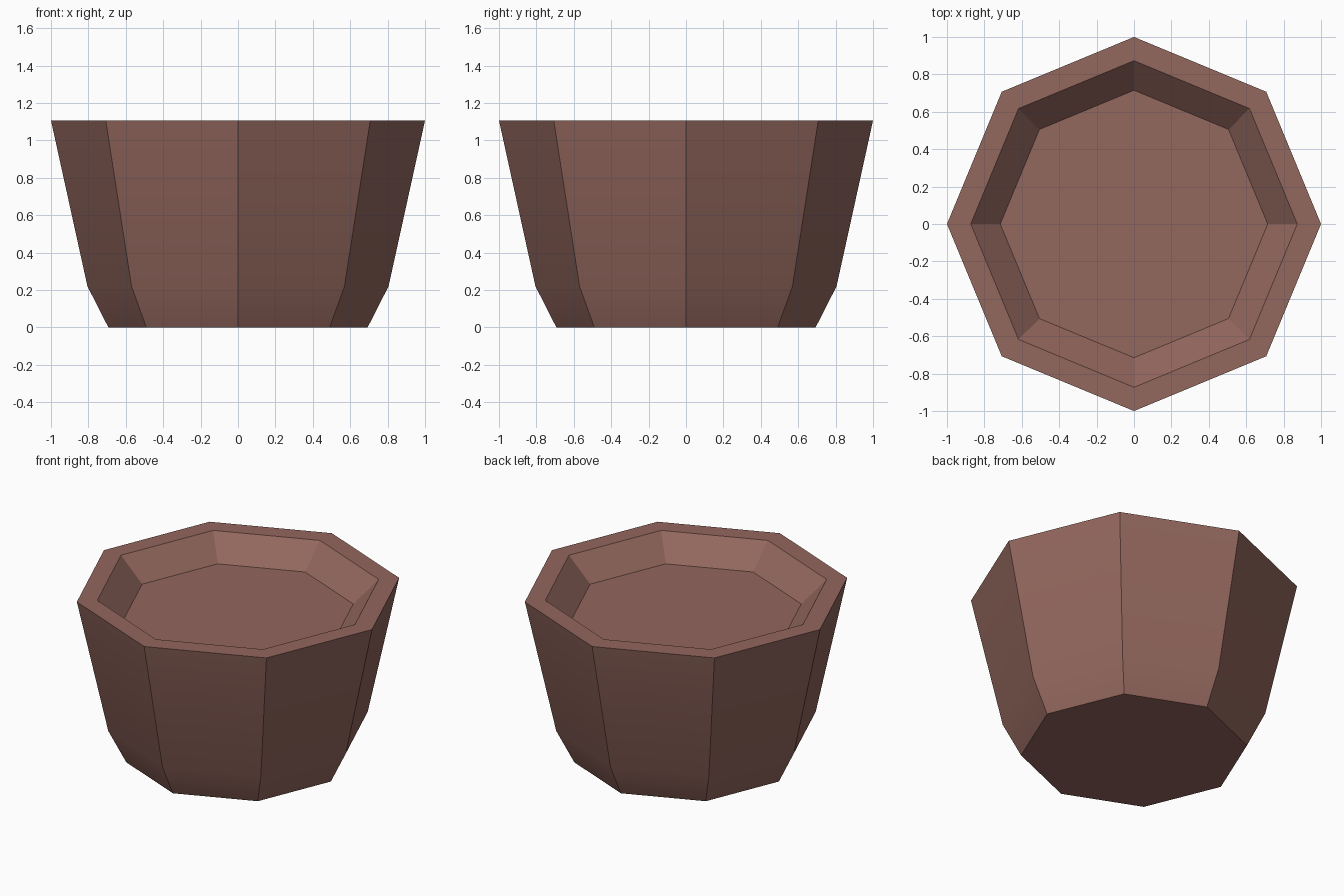
import bpy, bmesh, math

if "Cube" in bpy.data.objects:
    bpy.data.objects.remove(bpy.data.objects["Cube"])

# clay colour
clay = bpy.data.materials.new("reddish_brown_clay")
clay.diffuse_color = (0.29, 0.135, 0.11, 1)
clay.use_nodes = True
clay.node_tree.nodes["Principled BSDF"].inputs["Base Color"].default_value = clay.diffuse_color

SIDES = 8
# (radius, height) from the base, up the outside, over the rim, down to the floor
PROFILE = [(0.693, 0), (0.805, 0.22), (1, 1.107), (0.873, 1.107), (0.715, 0.954)]

bm = bmesh.new()
rings = [[bm.verts.new((r * math.cos(math.tau * i / SIDES),
                        r * math.sin(math.tau * i / SIDES), z))
          for i in range(SIDES)] for r, z in PROFILE]

# walls and rim
for a, b in zip(rings, rings[1:]):
    for i in range(SIDES):
        j = (i + 1) % SIDES
        bm.faces.new((a[i], a[j], b[j], b[i]))

# underside and raised inner floor
bm.faces.new(rings[0][::-1])
bm.faces.new(rings[-1])
bmesh.ops.recalc_face_normals(bm, faces=bm.faces)

mesh = bpy.data.meshes.new("plant_pot")
bm.to_mesh(mesh)
bm.free()
mesh.materials.append(clay)
pot = bpy.data.objects.new("plant_pot", mesh)
bpy.context.collection.objects.link(pot)

# soft bend near the base, crisp elsewhere
bpy.context.view_layer.objects.active = pot
pot.select_set(True)
bpy.ops.object.shade_smooth_by_angle(angle=math.radians(30))
